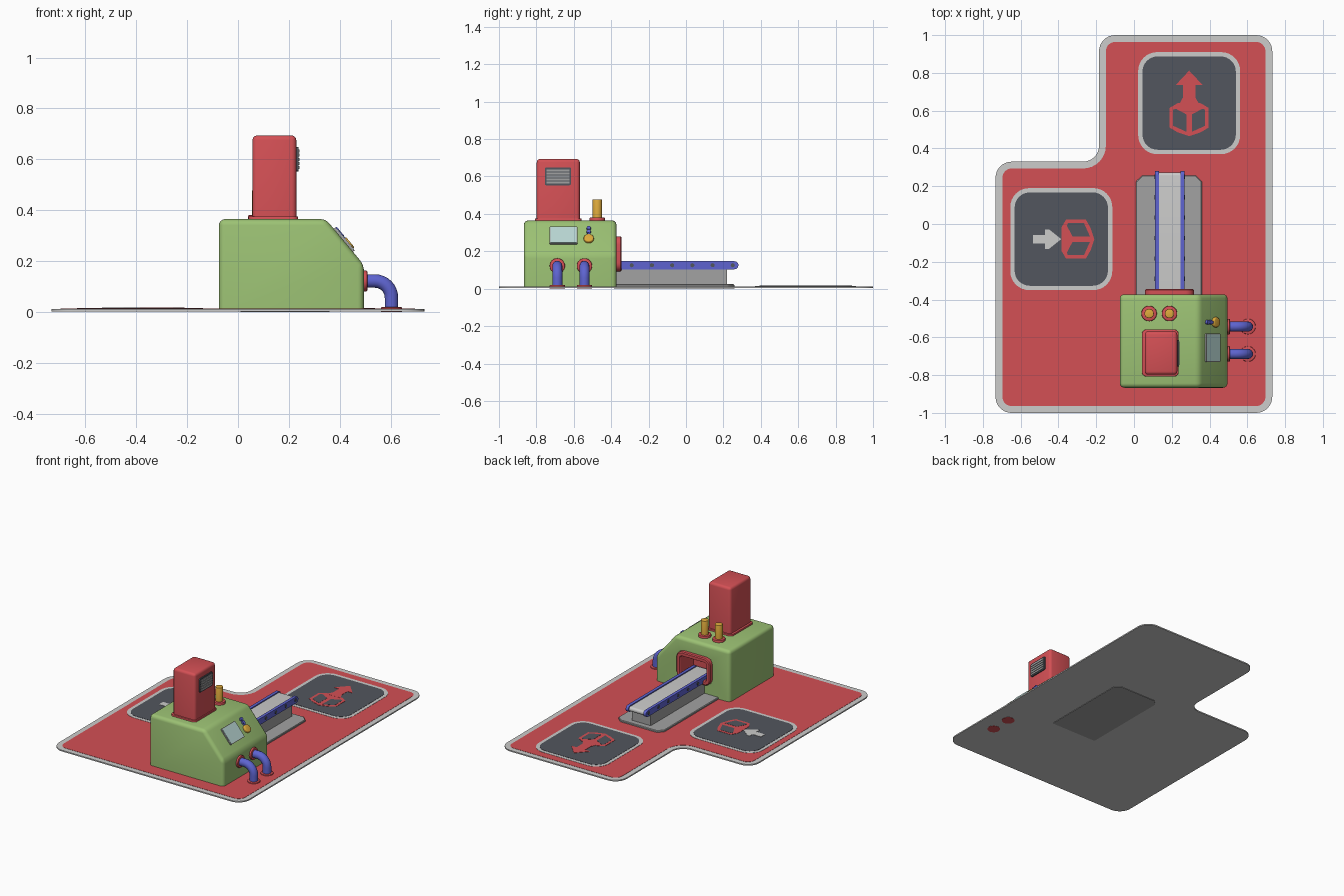
import bpy, bmesh, math
from mathutils import Vector, Matrix

if "Cube" in bpy.data.objects:
    bpy.data.objects.remove(bpy.data.objects["Cube"])


def material(name, *rgb):
    m = bpy.data.materials.new(name)
    lin = [((c / 255 + 0.055) / 1.055) ** 2.4 for c in rgb]
    m.diffuse_color = (*lin, 1)
    m.use_nodes = True
    m.node_tree.nodes["Principled BSDF"].inputs["Base Color"].default_value = m.diffuse_color
    return m


RED = material("red", 212, 80, 85)
GREEN = material("green", 156, 194, 116)
BLUE = material("blue", 94, 100, 208)
YELLOW = material("yellow", 222, 170, 60)
LIGHT = material("light_grey", 204, 204, 203)
GREY = material("mid_grey", 162, 162, 162)
DARK = material("dark_slate", 82, 86, 94)
GLASS = material("pale_glass", 184, 214, 210)

AXES = {'z': lambda u, v, w: (u, v, w), 'y': lambda u, v, w: (u, w, v), 'x': lambda u, v, w: (w, u, v)}


def finish(ob, mat):
    ob.data.materials.append(mat)
    bpy.ops.object.select_all(action='DESELECT')
    ob.select_set(True)
    bpy.context.view_layer.objects.active = ob
    bpy.ops.object.shade_smooth_by_angle(angle=math.radians(32))
    return ob


def link(name, bm, mat):
    me = bpy.data.meshes.new(name)
    bm.to_mesh(me)
    bm.free()
    ob = bpy.data.objects.new(name, me)
    bpy.context.collection.objects.link(ob)
    return finish(ob, mat)


def prism(name, pts, w0, w1, mat, axis='z', bevel=0, segs=3, mtx=None):
    """Extrude a flat outline along an axis; bevel all sharp edges but the bottom ones."""
    bm = bmesh.new()
    f = AXES[axis]
    a = [bm.verts.new(f(u, v, w0)) for u, v in pts]
    b = [bm.verts.new(f(u, v, w1)) for u, v in pts]
    n = len(pts)
    bm.faces.new(a)
    bm.faces.new(b)
    for i in range(n):
        j = (i + 1) % n
        bm.faces.new((a[i], a[j], b[j], b[i]))
    bmesh.ops.recalc_face_normals(bm, faces=bm.faces)
    if bevel:
        low = min(v.co.z for v in bm.verts) + 1e-4
        es = [e for e in bm.edges if e.calc_face_angle(0) > 0.5 and max(v.co.z for v in e.verts) > low]
        bmesh.ops.bevel(bm, geom=es, offset=bevel, segments=segs, profile=0.5, affect='EDGES')
    if mtx:
        bm.transform(mtx)
    return link(name, bm, mat)


def rect(u0, u1, v0, v1):
    return [(u0, v0), (u1, v0), (u1, v1), (u0, v1)]


def rounded(pts, radii, segs=8):
    """Replace each corner by an arc."""
    if not isinstance(radii, (list, tuple)):
        radii = [radii] * len(pts)
    out = []
    for i, r in enumerate(radii):
        p = Vector(pts[i])
        a = (Vector(pts[i - 1]) - p).normalized()
        b = (Vector(pts[(i + 1) % len(pts)]) - p).normalized()
        half = a.angle(b) / 2
        c = p + (a + b).normalized() * (r / math.sin(half))
        s = (p + a * (r / math.tan(half)) - c).normalized()
        e = (p + b * (r / math.tan(half)) - c).normalized()
        out += [tuple(c + s.slerp(e, k / segs).normalized() * r) for k in range(segs + 1)]
    return out


def circle(u, v, r, n=24):
    return [(u + r * math.cos(2 * math.pi * k / n), v + r * math.sin(2 * math.pi * k / n)) for k in range(n)]


# L-shaped floor plate with light rim and red field
def floor_outline(d, r, rc):
    x0, x1, xm, y0, y1, ym = -0.733 + d, 0.732 - d, -0.185 + d, -1 + d, 1 - d, 0.33 - d
    return rounded([(x0, y0), (x1, y0), (x1, y1), (xm, y1), (xm, ym), (x0, ym)], [r, r, r, r, rc, r])


prism("floor_rim", floor_outline(0, 0.085, 0.085), 0.003, 0.0115, LIGHT)
prism("floor_field", floor_outline(0.036, 0.05, 0.12), 0.008, 0.013, RED)


# Square marker pads with box-and-arrow pictograms (local up = arrow direction)
def pad(name, cx, cy, turn, arrow, arrow_mat):
    m = Matrix.Translation((cx, cy, 0)) @ Matrix.Rotation(turn, 4, 'Z')
    for part, h, r, top, mat in (("border", 0.27, 0.1, 0.0145, LIGHT), ("panel", 0.247, 0.08, 0.016, DARK)):
        prism(f"{name}_{part}", rounded(rect(-h, h, -h, h), r), 0.009, top, mat, mtx=m)
    prism(name + "_box_icon", [(0, -0.175), (0.06, -0.155), (0.103, -0.13), (0.103, -0.025), (0.06, 0.0),
                               (-0.06, 0.0), (-0.103, -0.025), (-0.103, -0.13), (-0.06, -0.155)],
          0.012, 0.0175, RED, mtx=m)
    for s, side in ((-1, "left"), (1, "right")):
        prism(f"{name}_box_{side}_face", [(s * u, v) for u, v in
              ((0.014, -0.152), (0.085, -0.12), (0.085, -0.035), (0.07, -0.03), (0.014, -0.06))],
              0.013, 0.0185, DARK, mtx=m)
    prism(name + "_arrow_icon", arrow, 0.012, 0.018, arrow_mat, mtx=m)


pad("output_pad", 0.292, 0.64, 0,
    [(-0.055, -0.01), (0.055, -0.01), (0.033, 0.03), (0.033, 0.095), (0.072, 0.095),
     (0.0, 0.172), (-0.072, 0.095), (-0.033, 0.095), (-0.033, 0.03)], RED)
pad("input_pad", -0.385, -0.08, math.pi / 2,
    [(0.022, 0.15), (-0.022, 0.15), (-0.022, 0.085), (-0.052, 0.085), (-0.052, 0.065),
     (0.0, 0.0), (0.052, 0.065), (0.052, 0.085), (0.022, 0.085)], LIGHT)

# Machine housing with sloped console side and a cut mouth
body = prism("housing", [(-0.075, 0.008), (0.495, 0.008), (0.495, 0.185), (0.345, 0.365), (-0.075, 0.365)],
             -0.867, -0.372, GREEN, 'y', bevel=0.024, segs=4)
cutter = prism("mouth_cutter", rect(0.068, 0.307, 0.103, 0.27), -0.495, -0.3, GREEN, 'y')
cutter.hide_render = True
mod = body.modifiers.new("mouth", 'BOOLEAN')
mod.operation, mod.object = 'DIFFERENCE', cutter
bpy.context.view_layer.objects.active = body
bpy.ops.object.modifier_apply(modifier="mouth")
bpy.data.objects.remove(cutter)
body.data.materials.clear()
finish(body, GREEN)

# Red mouth frame: rounded outer wall, rim and recessed pocket
bm = bmesh.new()
rings = []
for d, y in ((0, -0.5), (0, -0.35), (0.006, -0.344), (0.026, -0.344), (0.03, -0.35), (0.03, -0.49)):
    loop = rounded(rect(0.058 + d, 0.317 - d, 0.093 + d, 0.28 - d), 0.045 - d, 6)
    rings.append([bm.verts.new((u, y, v)) for u, v in loop])
for a, b in zip(rings, rings[1:]):
    for i in range(len(a)):
        j = (i + 1) % len(a)
        bm.faces.new((a[i], a[j], b[j], b[i]))
bm.faces.new(rings[0])
bm.faces.new(rings[-1])
bmesh.ops.recalc_face_normals(bm, faces=bm.faces)
link("mouth_frame", bm, RED)

# Tower with foot flange and louvred vent
prism("tower", rect(0.057, 0.229, -0.798, -0.568), 0.36, 0.694, RED, bevel=0.018)
prism("tower_foot", rounded(rect(0.042, 0.236, -0.808, -0.558), 0.025), 0.36, 0.376, RED, bevel=0.004, segs=2)
prism("vent_frame", rounded(rect(-0.755, -0.615, 0.553, 0.648), 0.008, 3), 0.22, 0.237, DARK, 'x')
for k in range(5):
    z = 0.562 + k * 0.0162
    prism(f"vent_slat_{k + 1}", rect(-0.747, -0.623, z, z + 0.0115), 0.23, 0.241, GREY, 'x')

# Yellow stacks on the roof
for k, x in enumerate((0.08, 0.188), 1):
    prism(f"stack_{k}_flange", circle(x, -0.474, 0.041), 0.36, 0.381, RED, bevel=0.005, segs=2)
    prism(f"stack_{k}", circle(x, -0.474, 0.025), 0.37, 0.478, YELLOW, bevel=0.003, segs=2)

# Console on the slope: local x = world y, local y = up the slope, local z = outward
slope = Matrix(((0, -0.640, 0.768, 0.42), (1, 0, 0, 0), (0, 0.768, 0.640, 0.275), (0, 0, 0, 1)))
prism("screen_frame", rounded(rect(-0.73, -0.58, -0.05, 0.068), 0.006, 3), -0.005, 0.008, GREY, mtx=slope)
prism("screen", rect(-0.725, -0.585, -0.045, 0.063), -0.005, 0.010, GLASS, mtx=slope)
prism("lever_knob", circle(-0.52, -0.014, 0.027), -0.005, 0.016, YELLOW, bevel=0.006, mtx=slope)
prism("lever_bar", rect(-0.526, -0.514, 0.0, 0.06), -0.005, 0.012, BLUE, mtx=slope)
for k, v in enumerate((0.032, 0.056), 1):
    prism(f"lever_bead_{k}", circle(-0.52, v, 0.011, 16), -0.005, 0.014, BLUE, mtx=slope)

# Blue elbow pipes with red flanges
for k, y in enumerate((-0.688, -0.543), 1):
    R, px, pz = 0.065, 0.603, 0.122
    arc = [(px - R + R * math.sin(t), pz - R + R * math.cos(t)) for t in [i * math.pi / 16 for i in range(9)]]
    path = [(0.48, pz)] + arc + [(px, 0.004)]
    cu = bpy.data.curves.new(f"pipe_{k}", 'CURVE')
    cu.dimensions, cu.bevel_depth, cu.bevel_resolution, cu.use_fill_caps = '3D', 0.027, 5, True
    sp = cu.splines.new('POLY')
    sp.points.add(len(path) - 1)
    for p, (x, z) in zip(sp.points, path):
        p.co = (x, y, z, 1)
    ob = bpy.data.objects.new(f"pipe_{k}", cu)
    bpy.context.collection.objects.link(ob)
    bpy.ops.object.select_all(action='DESELECT')
    ob.select_set(True)
    bpy.context.view_layer.objects.active = ob
    bpy.ops.object.convert(target='MESH')
    finish(bpy.context.object, BLUE)
    prism(f"pipe_{k}_wall_flange", circle(y, pz, 0.041), 0.485, 0.508, RED, 'x', bevel=0.004, segs=2)
    prism(f"pipe_{k}_floor_flange", circle(px, y, 0.041), 0.001, 0.02, RED, bevel=0.004, segs=2)

# Conveyor: foot plate, pedestal, belt and bolted side rails
prism("conveyor_foot", [(0.01, -0.385), (0.36, -0.385), (0.36, 0.225), (0.325, 0.258), (0.045, 0.258), (0.01, 0.225)],
      0.0, 0.025, GREY, bevel=0.004, segs=1)
prism("conveyor_pedestal", rect(0.118, 0.26, -0.38, 0.218), 0.015, 0.11, GREY)
prism("conveyor_belt", rounded(rect(-0.485, 0.272, 0.108, 0.14), 0.0155, 6), 0.122, 0.256, LIGHT, 'x')
for side, x, out in (("left", 0.111, -1), ("right", 0.246, 1)):
    prism(f"{side}_rail", rounded(rect(-0.48, 0.28, 0.104, 0.147), 0.021), x, x + 0.021, BLUE, 'x')
    edge = x if out < 0 else x + 0.021
    for k in range(6):
        prism(f"{side}_rail_bolt_{k + 1}", circle(-0.29 + k * 0.108, 0.1255, 0.011, 12),
              edge - out * 0.004, edge + out * 0.003, DARK, 'x')
